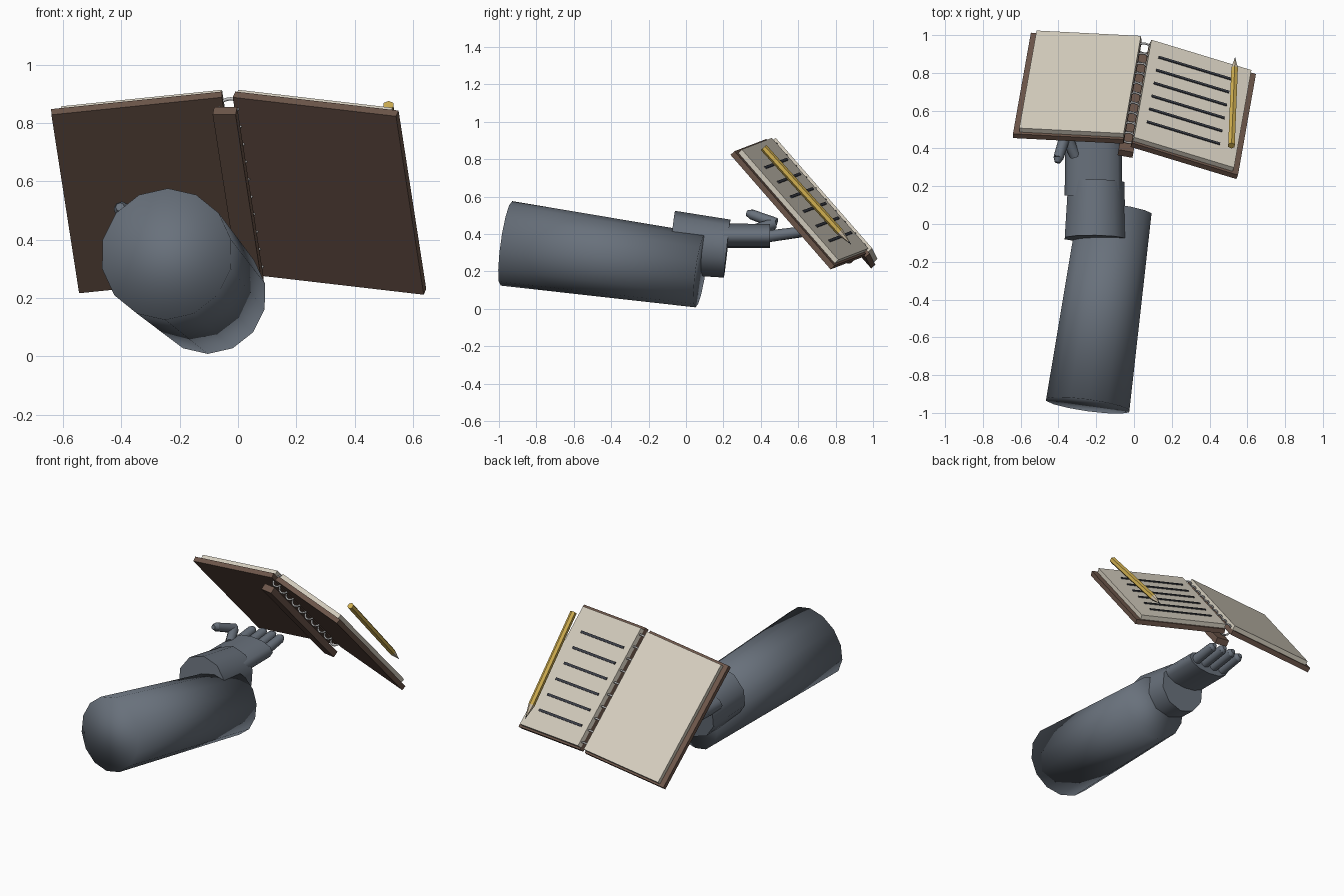
import bpy, bmesh, math
from mathutils import Vector as V, Matrix

old = bpy.data.objects.get("Cube")
if old:
    bpy.data.objects.remove(old)


def material(name, *rgb):
    m = bpy.data.materials.new(name)
    m.use_nodes = True
    m.diffuse_color = (*rgb, 1)
    m.node_tree.nodes["Principled BSDF"].inputs["Base Color"].default_value = (*rgb, 1)
    return m


SLATE = material("slate grey", .14, .165, .20)
BROWN = material("leather brown", .155, .095, .07)
PAPER = material("paper cream", .68, .63, .53)
INK = material("ink grey", .045, .05, .065)
WIRE = material("wire silver", .5, .5, .5)
GOLD = material("pencil yellow", .62, .42, .08)
WOOD = material("pencil wood", .65, .55, .40)


def finish(name, bm, mat, smooth=None):
    bmesh.ops.recalc_face_normals(bm, faces=bm.faces)
    for f in bm.faces:
        f.smooth = smooth == "all" or (smooth == "sides" and len(f.verts) == 4)
    me = bpy.data.meshes.new(name)
    bm.to_mesh(me)
    bm.free()
    me.materials.append(mat)
    ob = bpy.data.objects.new(name, me)
    bpy.context.collection.objects.link(ob)
    return ob


def tube(name, a, b, ra, rb, sides, mat, smooth="sides", flat=1):
    """Tapered prism from a to b; flat squashes its height."""
    a, b = V(a), V(b)
    d = b - a
    bm = bmesh.new()
    bmesh.ops.create_cone(bm, cap_ends=True, segments=sides, radius1=ra, radius2=rb, depth=d.length)
    turn = d.to_track_quat('Z', 'Y').to_matrix().to_4x4()
    bm.transform(Matrix.Translation((a + b) / 2) @ turn @ Matrix.Diagonal((1, flat, 1, 1)))
    return finish(name, bm, mat, smooth)


def slab(name, corner, u, v, t, mat):
    """Block spanned from a corner by three edge vectors."""
    bm = bmesh.new()
    bmesh.ops.create_cube(bm, size=1)
    m = Matrix((u, v, t)).transposed().to_4x4()
    m.translation = corner + (u + v + t) / 2
    bm.transform(m)
    return finish(name, bm, mat)


# Arm and hand
tube("forearm", (-.245, -.96, .35), (-.1, .078, .205), .228, .199, 14, SLATE, "all")
tube("wrist_cuff", (-.205, -.078, .355), (-.2, .22, .322), .17, .156, 10, SLATE)
tube("palm", (-.215, .15, .39), (-.215, .45, .39), .152, .15, 12, SLATE, flat=.43)
for i in range(4):
    x = -.32 + i * .067
    reach = .60 + .015 * (i in (1, 2))
    tube(f"finger_{i + 1}", (x, .42, .385), (x, reach, .41), .032, .028, 8, SLATE)
    tube(f"fingertip_{i + 1}", (x, reach, .41), (x, reach + .02, .413), .028, .016, 8, SLATE)
tube("thumb_base", (-.31, .36, .42), (-.36, .47, .455), .03, .03, 8, SLATE)
tube("thumb", (-.36, .48, .457), (-.40, .35, .505), .03, .027, 8, SLATE)
tube("thumb_tip", (-.40, .35, .505), (-.405, .325, .512), .027, .015, 8, SLATE)

# Open notebook
LONG = V((.095, .535, -.612))
LEFT, RIGHT = V((-.585, .03, -.06)), V((.56, -.17, -.065))
left_top, right_top = V((-.055, .425, .888)), V((-.018, .408, .888))
n_left = LONG.cross(LEFT).normalized()
n_right = RIGHT.cross(LONG).normalized()
for side, top, wide, n in (("left", left_top, LEFT, n_left), ("right", right_top, RIGHT, n_right)):
    slab(side + "_cover", top, wide, LONG, n * .03, BROWN)
    slab(side + "_pages", top + n * .03 + LONG * .02, wide * .945, LONG * .965, n * .028, PAPER)

# Written lines on the right page
for i in range(6):
    start = right_top + n_right * .058 + LONG * (.19 + i * .128) + RIGHT * .09
    slab(f"written_line_{i + 1}", start, RIGHT * .69, LONG * .018, n_right * .006, INK)

# Spine bar and binding rings
axis = LONG.normalized()
n_mid = (n_left + n_right).normalized()
across = axis.cross(n_mid).normalized()
if across.x < 0:
    across = -across
bar_top = V((-.045, .372, .842))
slab("spine_bar", bar_top - across * .04 - n_mid * .02, across * .08, LONG * .96, n_mid * .04, BROWN)

bm = bmesh.new()
SEG, RIM = 16, 5
for k in range(10):
    mid = (left_top + right_top) / 2 + LONG * (.06 + k * .098) + n_mid * .012
    loops = []
    for i in range(SEG):
        a = math.tau * i / SEG
        out = across * math.cos(a) + n_mid * math.sin(a)
        loops.append([bm.verts.new(mid + out * (.036 + .006 * math.cos(math.tau * j / RIM))
                                   + axis * .006 * math.sin(math.tau * j / RIM)) for j in range(RIM)])
    for i in range(SEG):
        p, q = loops[i], loops[(i + 1) % SEG]
        for j in range(RIM):
            h = (j + 1) % RIM
            bm.faces.new((p[j], q[j], q[h], p[h]))
finish("binding_rings", bm, WIRE, "all")

# Pencil
end, tip = V((.516, .415, .862)), V((.535, .882, .345))
neck, lead = end.lerp(tip, .87), end.lerp(tip, .97)
tube("pencil_body", end, neck, .02, .02, 6, GOLD, None)
tube("pencil_point", neck, lead, .02, .005, 6, WOOD, None)
tube("pencil_lead", lead, tip, .005, .001, 6, INK, None)
